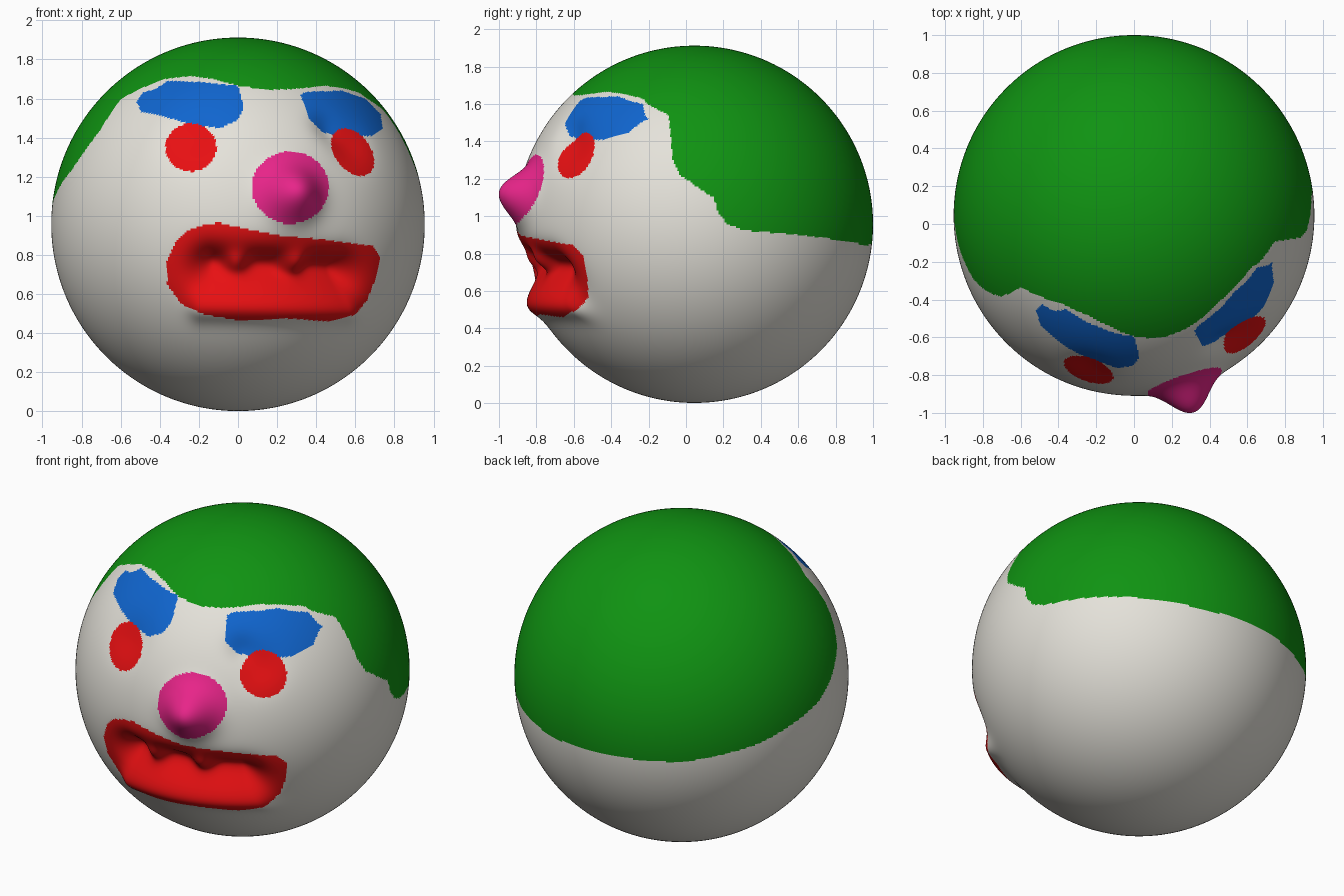
import bpy, bmesh, math
from mathutils import Vector

if "Cube" in bpy.data.objects:
    bpy.data.objects.remove(bpy.data.objects["Cube"])

R = 0.955
C = Vector((0, 0.045, 0.957))


def surf(x, z):
    """Point on the front of the ball seen at (x, z) in the front view."""
    dz = z - C.z
    return Vector((x, C.y - math.sqrt(max(R * R - x * x - dz * dz, 0)), z))


def gauss(d, s):
    return math.exp(-0.5 * (d / s) ** 2)


def seg_dist(x, z, ax, az, bx, bz):
    dx, dz = bx - ax, bz - az
    t = max(0, min(1, ((x - ax) * dx + (z - az) * dz) / (dx * dx + dz * dz)))
    return math.hypot(x - ax - t * dx, z - az - t * dz)


def inside(x, z, poly):
    hit = False
    for (x1, z1), (x2, z2) in zip(poly, poly[1:] + poly[:1]):
        if (z1 > z) != (z2 > z) and x < x1 + (z - z1) * (x2 - x1) / (z2 - z1):
            hit = not hit
    return hit


def in_ellipse(x, z, cx, cz, a, b, deg=0):
    c, s = math.cos(math.radians(deg)), math.sin(math.radians(deg))
    u, v = (x - cx) * c + (z - cz) * s, (z - cz) * c - (x - cx) * s
    return (u / a) ** 2 + (v / b) ** 2 < 1


# Painted outlines in front view (x, z)
BROWS = [
    [(-.52, 1.58), (-.49, 1.63), (-.42, 1.65), (-.36, 1.69), (-.2, 1.685), (0, 1.665),
     (.03, 1.56), (0, 1.49), (-.09, 1.45), (-.25, 1.47), (-.38, 1.51), (-.49, 1.53)],
    [(.32, 1.62), (.35, 1.635), (.53, 1.64), (.65, 1.6), (.73, 1.52), (.74, 1.44),
     (.69, 1.41), (.5, 1.41), (.43, 1.43), (.36, 1.5)]]
MOUTH = [(-.19, .95), (-.1, .965), (.01, .94), (.21, .9), (.47, .875), (.69, .845),
         (.725, .79), (.7, .67), (.66, .57), (.6, .495), (.47, .46), (.27, .475),
         (.01, .465), (-.17, .495), (-.29, .55), (-.36, .645), (-.37, .76),
         (-.32, .865), (-.26, .925)]
# Hairline: (angle around the head from the front in degrees, height)
HAIR = [(-180, .85), (-169, .85), (-145, .85), (-117, .92), (-90, 1.04), (-80, 1.12),
        (-68, 1.24), (-62.6, 1.34), (-58.5, 1.44), (-57.5, 1.6), (-49.6, 1.65),
        (-39, 1.7), (-25.5, 1.715), (-11.5, 1.7), (0, 1.665), (13, 1.645), (27, 1.65),
        (44.6, 1.665), (57, 1.65), (66, 1.63), (70, 1.595), (79.7, 1.54), (81, 1.45),
        (82.6, 1.3), (85.3, 1.22), (93.3, 1.13), (96.4, 1.1), (97.5, 1.02),
        (100.6, .96), (105.5, .925), (125.6, .9), (163, .845), (180, .85)]


def hairline(deg):
    for (a, za), (b, zb) in zip(HAIR, HAIR[1:]):
        if deg <= b:
            return za + (zb - za) * (deg - a) / (b - a)
    return HAIR[-1][1]


# Soft sculpted bumps: position, radius, height
BUMPS = [(surf(x, z), s, h) for x, z, s, h in [
    (.273, 1.105, .088, .147),                       # nose
    (-.23, 1.40, .09, -.022), (.56, 1.38, .09, -.03),  # eye sockets
    (.46, 1.46, .06, -.025),                         # inner brow crease
    (-.01, .745, .05, .075), (.31, .74, .05, .075)]]  # teeth


def height(p):
    if p.y > 0.1:
        return 0
    h = 0
    for q, s, a in BUMPS:
        d = (p - q).length
        if d < 4 * s:
            h += a * gauss(d, s)
    if p.z < 1.2:
        h -= 0.13 * gauss(seg_dist(p.x, p.z, -.14, .735, .52, .70), .075)   # mouth hollow
        h += 0.045 * gauss(seg_dist(p.x, p.z, -.18, .54, .55, .53), .05)    # lower lip
    return h


def colour(p):
    if p.y < 0:
        if inside(p.x, p.z, MOUTH):
            return 2
        if in_ellipse(p.x, p.z, -.24, 1.35, .13, .123) or \
           in_ellipse(p.x, p.z, .587, 1.325, .137, .09, -52):
            return 2
        if in_ellipse(p.x, p.z, .267, 1.145, .197, .185):
            return 4
        if any(inside(p.x, p.z, b) for b in BROWS):
            return 3
    if p.z > 0.8 and p.z > hairline(math.degrees(math.atan2(p.x, C.y - p.y))):
        return 1
    return 0


# Head: evenly divided ball, sculpted then painted
bm = bmesh.new()
bmesh.ops.create_cube(bm, size=2)
bmesh.ops.subdivide_edges(bm, edges=bm.edges[:], cuts=139, use_grid_fill=True)
for v in bm.verts:
    n = Vector([math.tan(c * math.pi / 4) for c in v.co]).normalized()
    v.co = C + n * (R + height(C + n * R))
for f in bm.faces:
    f.smooth = True
    f.material_index = colour(f.calc_center_median())
mesh = bpy.data.meshes.new("head")
bm.to_mesh(mesh)
bm.free()
head = bpy.data.objects.new("head", mesh)
bpy.context.collection.objects.link(head)

for name, rgb in [("white skin", (.78, .76, .70)), ("green hair", (.005, .29, .006)),
                  ("red paint", (.8, .005, .006)), ("blue paint", (.005, .13, .62)),
                  ("pink nose", (.8, .018, .25))]:
    m = bpy.data.materials.new(name)
    m.diffuse_color = (*rgb, 1)
    m.use_nodes = True
    m.node_tree.nodes["Principled BSDF"].inputs["Base Color"].default_value = m.diffuse_color
    mesh.materials.append(m)
